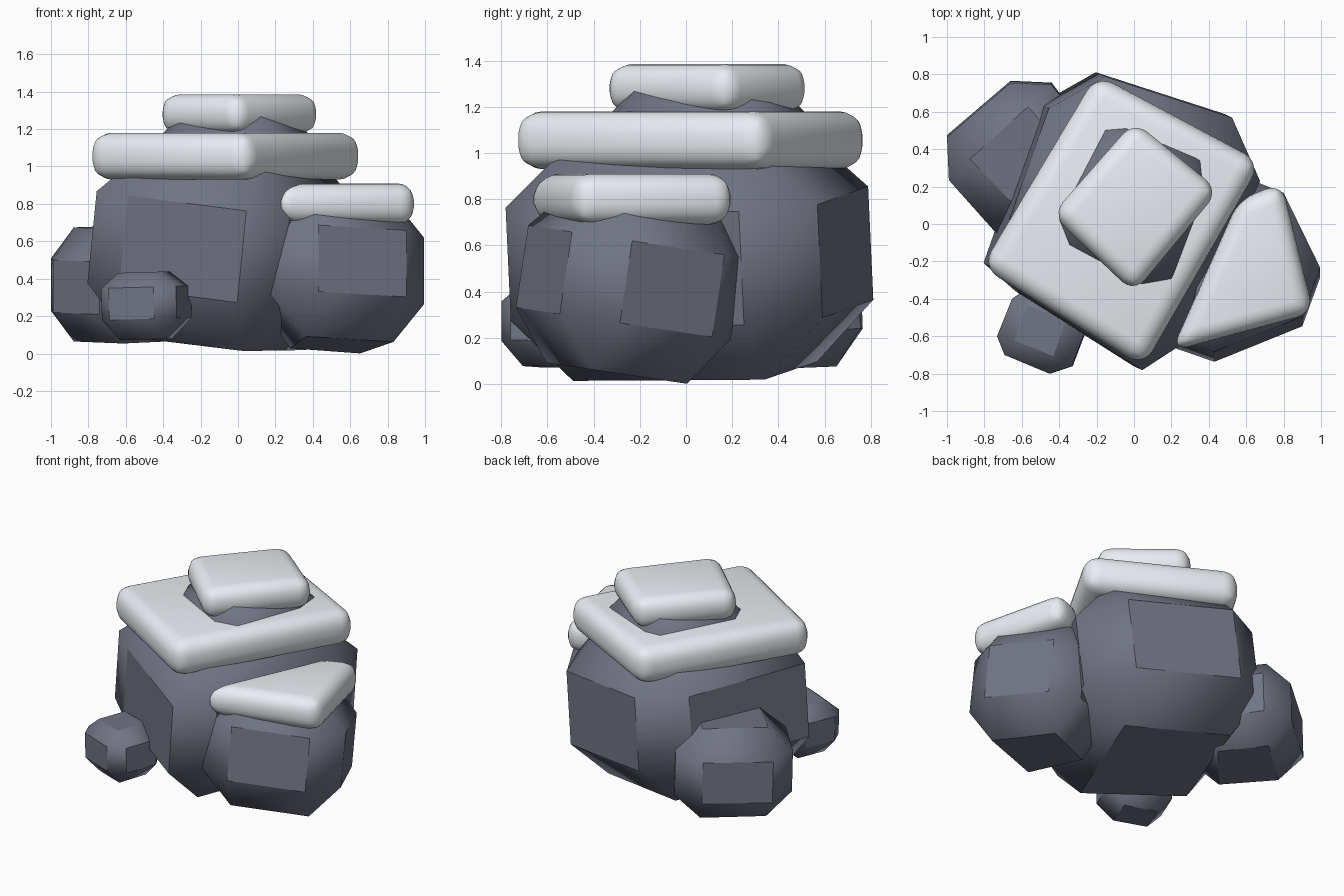
import bpy, bmesh
from mathutils import Vector

if "Cube" in bpy.data.objects:
    bpy.data.objects.remove(bpy.data.objects["Cube"])

stone = bpy.data.materials.new("stone")
stone.diffuse_color = (0.165, 0.175, 0.23, 1)
stone.use_nodes = True
stone.node_tree.nodes["Principled BSDF"].inputs["Base Color"].default_value = stone.diffuse_color
white = bpy.data.materials.new("snow")
white.diffuse_color = (0.82, 0.85, 0.89, 1)
white.use_nodes = True
white.node_tree.nodes["Principled BSDF"].inputs["Base Color"].default_value = white.diffuse_color


def finish(name, bm, mat):
    bmesh.ops.recalc_face_normals(bm, faces=bm.faces)
    me = bpy.data.meshes.new(name)
    bm.to_mesh(me)
    bm.free()
    me.materials.append(mat)
    ob = bpy.data.objects.new(name, me)
    bpy.context.collection.objects.link(ob)


def rock(name, ring, z, tilt=(0, 0), k=0.75):
    """Chamfered block: 8-point footprint, heights (bottom, low, high, top)."""
    c = sum((Vector(p) for p in ring), Vector((0, 0))) / 8
    mid = (z[1] + z[2]) / 2
    bm = bmesh.new()

    def vert(p, h):
        # small tilt: heights slope and the sides lean with it
        return bm.verts.new((p[0] - tilt[0] * (h - mid), p[1] - tilt[1] * (h - mid),
                             h + tilt[0] * p[0] + tilt[1] * p[1]))

    caps = [c + ((Vector(ring[2 * i - 1]) + Vector(ring[2 * i])) / 2 - c) * k
            for i in range(4)]
    bottom = [vert(p, z[0]) for p in caps]
    low = [vert(p, z[1]) for p in ring]
    high = [vert(p, z[2]) for p in ring]
    top = [vert(p, z[3]) for p in caps]

    # flat main faces, smooth chamfers between them
    flat = [bm.faces.new(top), bm.faces.new(bottom)]
    soft = []
    for i in range(4):
        a, b, d, j = 2 * i, 2 * i + 1, (2 * i + 2) % 8, (i + 1) % 4
        flat.append(bm.faces.new((low[a], low[b], high[b], high[a])))
        soft.append(bm.faces.new((low[b], low[d], high[d], high[b])))
        for r, e in ((high, top), (low, bottom)):
            soft.append(bm.faces.new((r[a], r[b], e[j], e[i])))
            soft.append(bm.faces.new((r[b], r[d], e[j])))
    for f in soft:
        f.smooth = True
    for f in flat:
        f.smooth = False
    finish(name, bm, stone)


def snow(name, corners, z0, z1, r):
    """Rounded slab of snow."""
    bm = bmesh.new()
    f = bm.faces.new([bm.verts.new((x, y, z0)) for x, y in corners])
    ext = bmesh.ops.extrude_face_region(bm, geom=[f], use_keep_orig=True)
    for v in ext["geom"]:
        if isinstance(v, bmesh.types.BMVert):
            v.co.z = z1
    bmesh.ops.bevel(bm, geom=bm.edges[:], offset=r, segments=5,
                    profile=0.5, affect='EDGES', clamp_overlap=True)
    for f in bm.faces:
        f.smooth = True
    finish(name, bm, white)


# Rocks
rock("main_rock",
     [(-.61, -.37), (.02, -.77), (.25, -.62), (.65, .24),
      (.5, .58), (-.18, .8), (-.48, .63), (-.78, -.22)],
     (.045, .31, .80, 1.04), (-.1, .046))
rock("right_rock",
     [(.43, -.71), (.9, -.52), (.995, -.26), (.8, .14),
      (.6, .22), (.24, .05), (.12, -.2), (.17, -.62)],
     (.01, .225, .58, .77), (0, -.15), .72)
rock("left_back_rock",
     [(-.99, .24), (-.74, -.04), (-.5, -.02), (-.25, .3),
      (-.25, .5), (-.44, .75), (-.66, .76), (-1, .47)],
     (.05, .21, .49, .66), (0, .04), .7)
rock("small_front_rock",
     [(-.69, -.7), (-.45, -.8), (-.33, -.76), (-.25, -.55),
      (-.32, -.42), (-.55, -.33), (-.65, -.4), (-.73, -.6)],
     (.09, .2, .37, .45), (.03, 0), .65)
rock("top_rock",
     [(-.35, -.12), (.04, -.33), (.21, -.3), (.38, .15),
      (.36, .35), (-.04, .52), (-.16, .51), (-.41, .03)],
     (.95, 1.02, 1.17, 1.3), (0, 0), .72)

# Snow caps
snow("main_snow", [(-.815, -.23), (.05, -.765), (.68, .33), (-.2, .8)],
     .93, 1.18, .1)
snow("right_snow", [(.2, -.68), (.96, -.475), (.79, .22), (.56, .13)],
     .69, .91, .09)
snow("top_snow", [(-.44, .05), (0, -.37), (.455, .18), (0, .55)],
     1.175, 1.385, .09)
